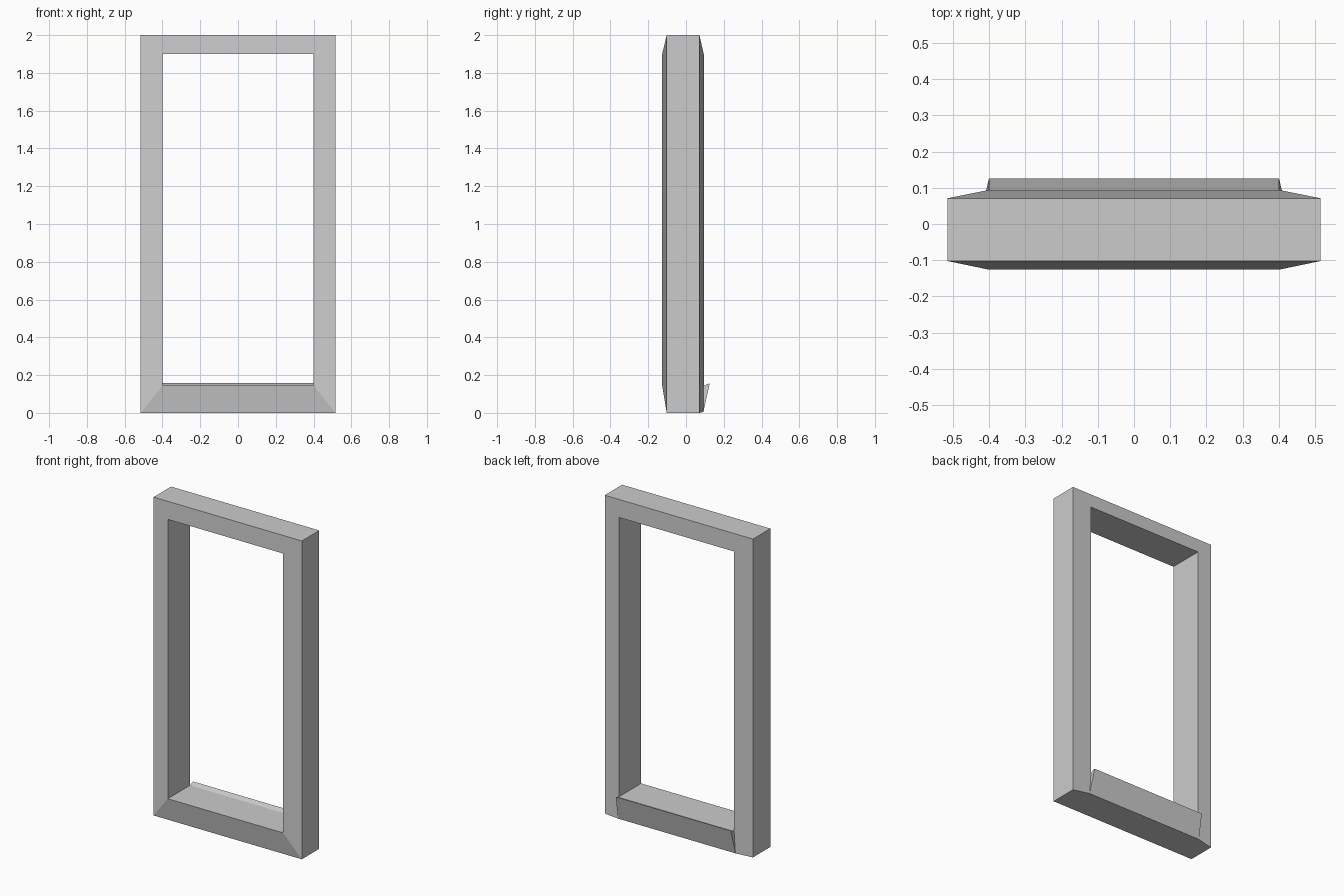
import bpy, bmesh

if "Cube" in bpy.data.objects:
    bpy.data.objects.remove(bpy.data.objects["Cube"])

# Key sizes
XO, XI, TOP, HEAD, SILL = 0.515, 0.4, 2.0, 1.9, 0.145
Y_FRONT_IN, Y_FRONT_OUT, Y_BACK_OUT, Y_BACK_IN = -0.126, -0.102, 0.071, 0.094

bm = bmesh.new()

def ring(x, y, low, high):
    """Corners: bottom right, top right, top left, bottom left."""
    return [bm.verts.new(p) for p in ((x, y, low), (x, y, high), (-x, y, high), (-x, y, low))]

def pair(x, y, z):
    return bm.verts.new((x, y, z)), bm.verts.new((-x, y, z))

# Door frame rings: thinner at the outside, deeper around the opening
fo = ring(XO, Y_FRONT_OUT, 0, TOP)
fi = ring(XI, Y_FRONT_IN, SILL, HEAD)
bo = ring(XO, Y_BACK_OUT, 0, TOP)
bi = ring(XI, Y_BACK_IN, SILL, HEAD)

# Sill lip flaring out at the back
foot_r, foot_l = pair(0.408, 0.092, 0.005)
lip_r, lip_l = pair(XI, 0.126, 0.157)

# Outer and inner sides
for i in range(3):
    bm.faces.new((fo[i], bo[i], bo[i + 1], fo[i + 1]))
    bm.faces.new((fi[i], fi[i + 1], bi[i + 1], bi[i]))

# Front and back casings, one U-shaped face each
bm.faces.new(fo + fi[::-1])
bm.faces.new(bo + [foot_l] + bi[::-1] + [foot_r])

# Sill front, top, lip, back, lip ends and underside
for f in ((fo[0], fi[0], fi[3], fo[3]), (fi[0], bi[0], bi[3], fi[3]),
          (bi[0], lip_r, lip_l, bi[3]), (foot_r, foot_l, lip_l, lip_r),
          (foot_r, lip_r, bi[0]), (foot_l, bi[3], lip_l),
          (fo[0], fo[3], bo[3], foot_l, foot_r, bo[0])):
    bm.faces.new(f)

bmesh.ops.recalc_face_normals(bm, faces=bm.faces)
mesh = bpy.data.meshes.new("door_frame")
bm.to_mesh(mesh)
bm.free()
bpy.context.collection.objects.link(bpy.data.objects.new("door_frame", mesh))
